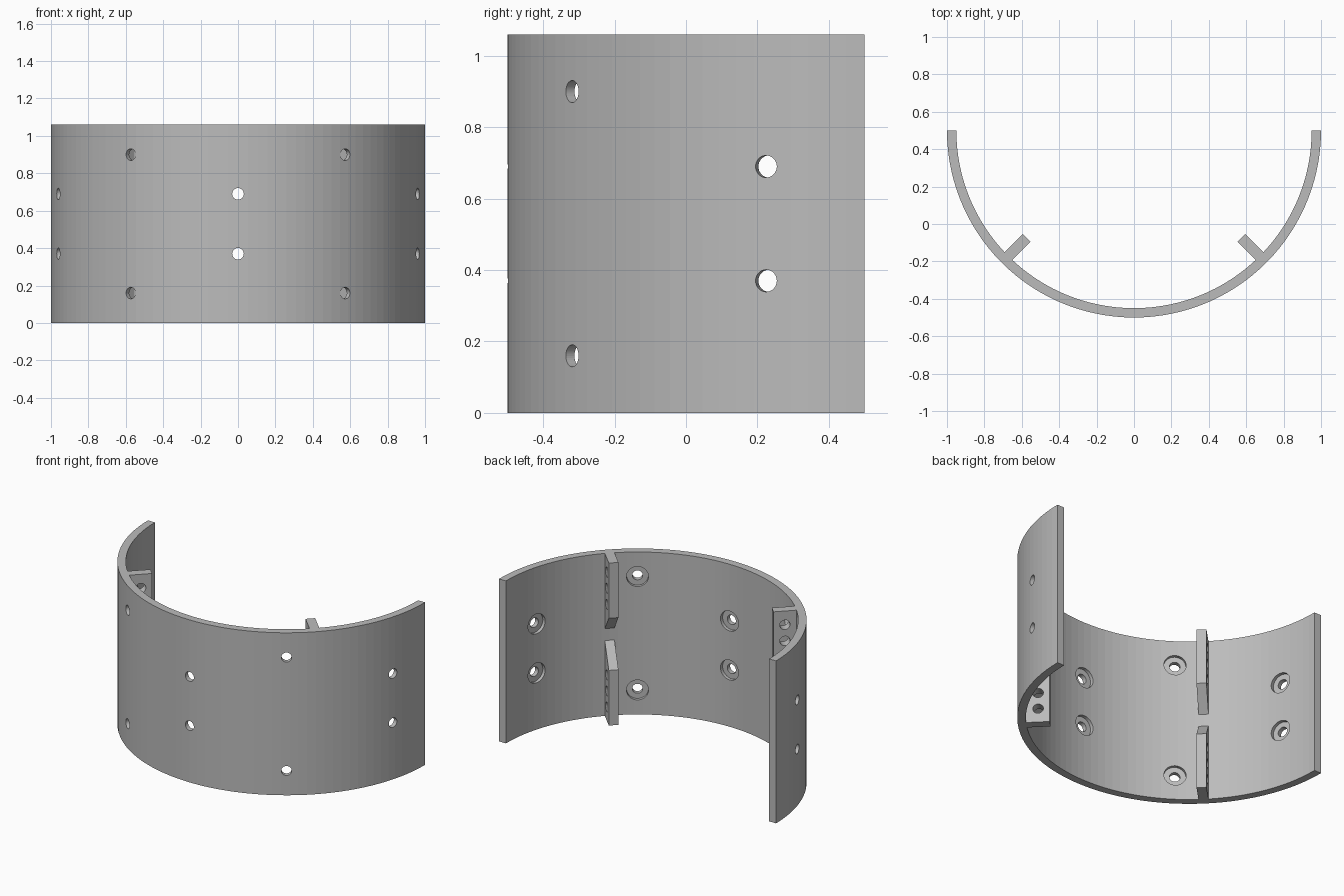
import bpy
import bmesh
from math import sin, cos, pi, radians
from mathutils import Matrix, Vector

default = bpy.data.objects.get("Cube")
if default:
    bpy.data.objects.remove(default, do_unlink=True)

HEIGHT, OUTER, INNER = 1.06, 1.0, 0.95
CENTRE = Vector((0, 0.5, 0))
SEGMENTS = 60
RIB_ANGLE = radians(45)

grey = bpy.data.materials.new("plain grey")
grey.use_nodes = True
colour = (0.5, 0.5, 0.5, 1)
grey.diffuse_color = colour
grey.node_tree.nodes["Principled BSDF"].inputs["Base Color"].default_value = colour


def make_object(name, bm):
    bmesh.ops.recalc_face_normals(bm, faces=bm.faces)
    mesh = bpy.data.meshes.new(name)
    bm.to_mesh(mesh)
    bm.free()
    mesh.materials.append(grey)
    obj = bpy.data.objects.new(name, mesh)
    bpy.context.collection.objects.link(obj)
    return obj


def radial(angle):
    """Outward direction, measured from the front."""
    return Vector((sin(angle), -cos(angle), 0))


def prism(bm, points, offset):
    face = bm.faces.new([bm.verts.new(p) for p in points])
    result = bmesh.ops.extrude_face_region(bm, geom=[face])
    verts = [g for g in result["geom"] if isinstance(g, bmesh.types.BMVert)]
    bmesh.ops.translate(bm, verts=verts, vec=offset)


def cylinder(bm, middle, axis, radius, length):
    turn = axis.to_track_quat("Z", "Y").to_matrix().to_4x4()
    bmesh.ops.create_cone(bm, cap_ends=True, segments=32, radius1=radius,
                          radius2=radius, depth=length,
                          matrix=Matrix.Translation(middle) @ turn)


def boolean(target, tool, operation):
    tool.hide_render = True
    mod = target.modifiers.new(tool.name, "BOOLEAN")
    mod.operation = operation
    mod.solver = "EXACT"
    mod.object = tool
    bpy.context.view_layer.objects.active = target
    bpy.ops.object.modifier_apply(modifier=mod.name)
    bpy.data.objects.remove(tool, do_unlink=True)


# Half-round wall
angles = [-pi / 2 + pi * i / SEGMENTS for i in range(SEGMENTS + 1)]
outline = [CENTRE + radial(a) * OUTER for a in angles]
outline += [CENTRE + radial(a) * INNER for a in reversed(angles)]
bm = bmesh.new()
prism(bm, outline, Vector((0, 0, HEIGHT)))
shell = make_object("curved_shell", bm)

# Inner ribs, upper and lower on each side, with slanted ends
RIB_TIP, RIB_ROOT, RIB_WIDTH = 0.812, 0.97, 0.058
profile = [(RIB_TIP, 0), (RIB_ROOT, 0), (RIB_ROOT, 0.51), (RIB_TIP, 0.36)]
bm = bmesh.new()
for side in (-1, 1):
    out = radial(side * RIB_ANGLE)
    across = Vector((-out.y, out.x, 0))
    for flip in (False, True):
        points = [CENTRE + out * r - across * RIB_WIDTH / 2
                  + Vector((0, 0, HEIGHT - z if flip else z))
                  for r, z in profile]
        prism(bm, points, across * RIB_WIDTH)
boolean(shell, make_object("ribs", bm), "UNION")

# Wall holes with shallow round recesses on the inside
holes, recesses = bmesh.new(), bmesh.new()
for degrees, from_middle in ((-74, 0.16), (-35, 0.37), (0, 0.16),
                             (35, 0.37), (74, 0.16)):
    out = radial(radians(degrees))
    for sign in (-1, 1):
        level = CENTRE + Vector((0, 0, HEIGHT / 2 + sign * from_middle))
        cylinder(holes, level + out * 0.98, out, 0.031, 0.16)
        cylinder(recesses, level + out * 0.92, out, 0.065, 0.1)

# Holes through the ribs
for side in (-1, 1):
    out = radial(side * RIB_ANGLE)
    across = Vector((-out.y, out.x, 0))
    for step in range(3):
        z = 0.09 + 0.105 * step
        for level in (z, HEIGHT - z):
            middle = CENTRE + out * 0.88 + Vector((0, 0, level))
            cylinder(holes, middle, across, 0.031, 0.1)

boolean(shell, make_object("recess_cutter", recesses), "DIFFERENCE")
boolean(shell, make_object("hole_cutter", holes), "DIFFERENCE")
